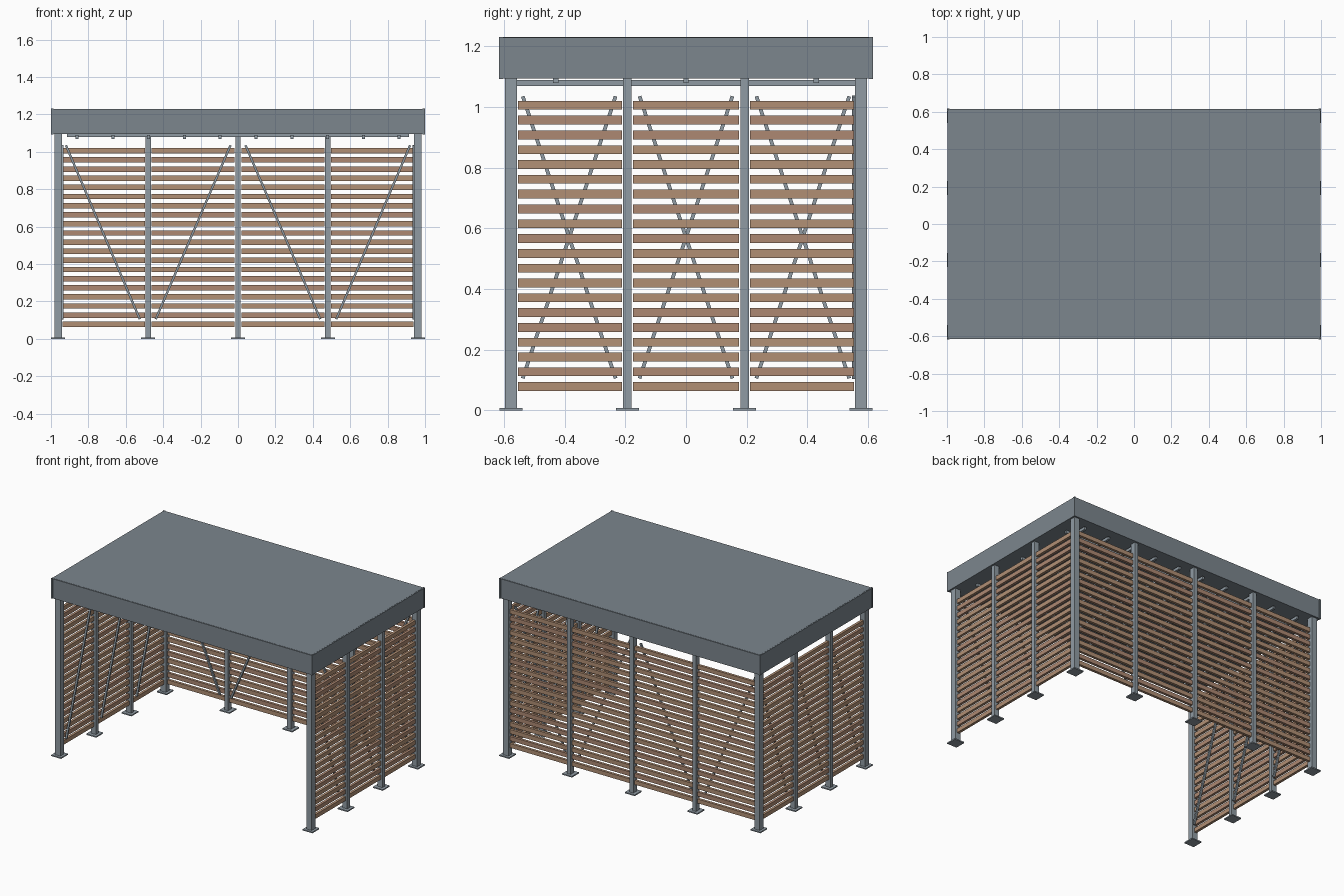
import bpy, bmesh, random
from mathutils import Matrix, Vector

if "Cube" in bpy.data.objects:
    bpy.data.objects.remove(bpy.data.objects["Cube"])

random.seed(4)
PX, PY = 0.962, 0.577            # post centre lines
POST_TOP = 1.1
SIDE_BAYS = [-0.193, 0.193]      # intermediate side posts (y)
BACK_BAYS = [-0.48, 0.0, 0.48]   # intermediate back posts (x)


def material(name, rgb):
    m = bpy.data.materials.new(name)
    m.diffuse_color = (*rgb, 1)
    m.use_nodes = True
    m.node_tree.nodes["Principled BSDF"].inputs["Base Color"].default_value = m.diffuse_color
    return m


# Timber tones, post steel and darker roof steel
woods = [material(f"timber_{i}", c) for i, c in enumerate(
    [(0.44, 0.275, 0.175), (0.42, 0.25, 0.17), (0.45, 0.285, 0.18)])]
steel = [material("steel", (0.28, 0.33, 0.37))]
roof = [material("roof_steel", (0.20, 0.237, 0.267))]


def boxes(name, items, mats=steel):
    """One object from boxes given as (centre, size[, rotation[, material index]])."""
    bm = bmesh.new()
    for c, s, *rest in items:
        rot = rest[0] if rest and rest[0] else Matrix.Identity(4)
        m = Matrix.Translation(c) @ rot @ Matrix.Diagonal((*s, 1))
        vs = bmesh.ops.create_cube(bm, size=1, matrix=m)["verts"]
        for f in {f for v in vs for f in v.link_faces}:
            f.material_index = rest[1] if len(rest) > 1 else 0
    me = bpy.data.meshes.new(name)
    bm.to_mesh(me)
    bm.free()
    for m in mats:
        me.materials.append(m)
    ob = bpy.data.objects.new(name, me)
    bpy.context.collection.objects.link(ob)
    return ob


def bar(p, q, w):
    """Square bar between two points."""
    p, q = Vector(p), Vector(q)
    rot = (q - p).to_track_quat('Z', 'Y').to_matrix().to_4x4()
    return ((p + q) / 2, (w, w, (q - p).length), rot)


# Posts and base plates
corners = [(sx * PX, sy * PY) for sx in (-1, 1) for sy in (-1, 1)]
side_mid = [(sx * PX, y) for sx in (-1, 1) for y in SIDE_BAYS]
back_mid = [(x, PY) for x in BACK_BAYS]
h = POST_TOP / 2
boxes("corner_posts", [((x, y, h), (0.04, 0.04, POST_TOP)) for x, y in corners])
boxes("side_posts", [((x, y, h), (0.038, 0.028, POST_TOP)) for x, y in side_mid])
boxes("back_posts", [((x, y, h), (0.028, 0.038, POST_TOP)) for x, y in back_mid])
boxes("base_plates", [((x, y, 0.004), (0.075, 0.075, 0.008))
                      for x, y in corners + side_mid + back_mid])


# Horizontal slats filling every bay
def bay_ranges(mids, end):
    stops = [(-end, 0.024)] + [(m, 0.018) for m in mids] + [(end, 0.024)]
    return [(a + ga, b - gb) for (a, ga), (b, gb) in zip(stops, stops[1:])]


back, left, right = [], [], []
for i in range(20):
    z = 0.078 + i * 0.0488
    tone = random.randrange(3)
    for a, b in bay_ranges(BACK_BAYS, PX):
        back.append((((a + b) / 2, PY, z), (b - a, 0.018, 0.029), None, tone))
    for a, b in bay_ranges(SIDE_BAYS, PY):
        for lst, sx in ((left, -1), (right, 1)):
            lst.append(((sx * PX, (a + b) / 2, z), (0.018, b - a, 0.029), None, tone))
boxes("back_slats", back, woods)
boxes("left_slats", left, woods)
boxes("right_slats", right, woods)

# Diagonal braces just inside the slats
Z0, Z1, W = 0.105, 1.035, 0.012
for name, s in (("left_braces", -1), ("right_braces", 1)):
    x = s * (PX - 0.024)
    boxes(name, [bar((x, c + s * 0.153, Z0), (x, c - s * 0.153, Z1), W)
                 for c in (-0.385, 0, 0.385)])
by = PY - 0.024
boxes("back_braces", [bar((s * t, by, Z1), (s * b, by, Z0), W)
                      for s in (-1, 1) for t, b in ((0.92, 0.525), (0.04, 0.44))])

# Ceiling rafters and purlins
boxes("rafters", [((-0.861 + i * 0.1914, 0, 1.079), (0.016, 1.114, 0.02)) for i in range(10)])
boxes("purlins", [((0, y, 1.09), (1.828, 0.018, 0.022)) for y in (-0.43, 0, 0.43)])

# Roof slab, fascia panels and corner trims
boxes("roof_deck", [((0, 0, 1.164), (1.984, 1.216, 0.132))], roof)
FZ, FH = 1.1615, 0.135
boxes("fascia", [((0, s * 0.609, FZ), (1.985, 0.01, FH)) for s in (-1, 1)]
      + [((s * 0.993, 0, FZ), (0.01, 1.218, FH)) for s in (-1, 1)], roof)
boxes("fascia_corner_trims", [t for sx in (-1, 1) for sy in (-1, 1) for t in (
    ((sx * 0.9935, sy * 0.6142, FZ), (0.013, 0.005, FH + 0.003)),
    ((sx * 0.9975, sy * 0.6102, FZ), (0.005, 0.013, FH + 0.003)))], roof)
